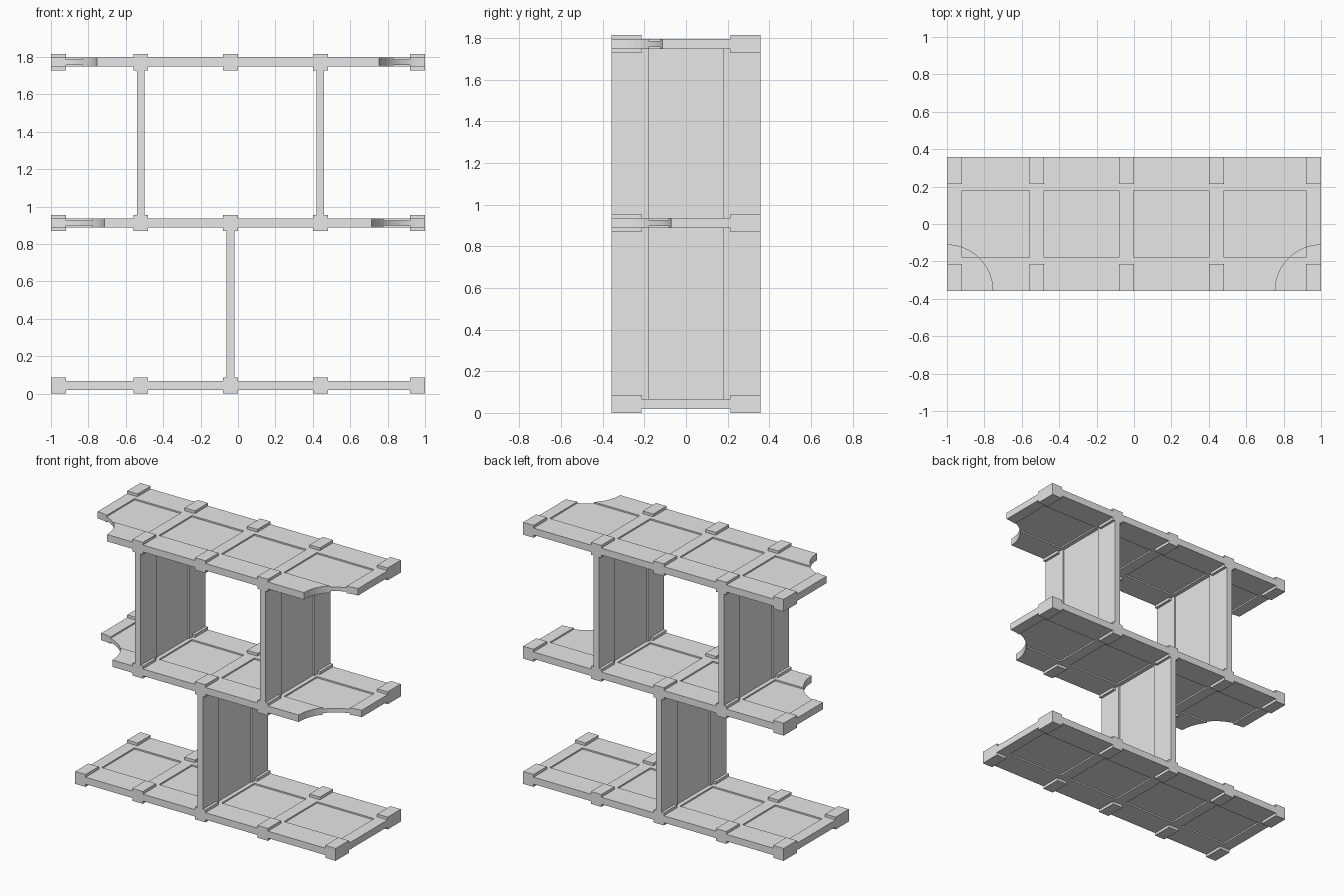
import bpy, bmesh, math
from mathutils import Matrix

cube = bpy.data.objects.get("Cube")
if cube:
    bpy.data.objects.remove(cube, do_unlink=True)

grey = bpy.data.materials.new("plain grey")
grey.use_nodes = True
grey.diffuse_color = (0.8, 0.8, 0.8, 1)
grey.node_tree.nodes["Principled BSDF"].inputs["Base Color"].default_value = (0.8, 0.8, 0.8, 1)

DEPTH = 0.357
HALF = 0.024          # half thickness of shelves
WALL_HALF = 0.021     # half thickness of uprights
BLOCK = 0.019         # how far the lugs stand out
RECESS = 0.01         # how deep the panels sink
LEVELS = [0.043, 0.912, 1.772]
RIBS = [-0.96, -0.52, -0.04, 0.44, 0.96]


def stepped_board(name, xs, ys, half, offset, matrix):
    """Closed board cut into cells; offset(i, j) raises or sinks a cell on both sides."""
    bm = bmesh.new()
    grid = {(i, j, s): bm.verts.new((x, y, s * half))
            for i, x in enumerate(xs) for j, y in enumerate(ys) for s in (-1, 1)}
    nx, ny = len(xs) - 1, len(ys) - 1
    moved = {}
    for i in range(nx):
        for j in range(ny):
            corners = [(i, j), (i + 1, j), (i + 1, j + 1), (i, j + 1)]
            for s in (-1, 1):
                face = bm.faces.new([grid[(*c, s)] for c in corners[::s]])
                moved.setdefault(offset(i, j), []).append(face)
    # outer rim
    rim = ([(i, 0) for i in range(nx)] + [(nx, j) for j in range(ny)]
           + [(i, ny) for i in range(nx, 0, -1)] + [(0, j) for j in range(ny, 0, -1)])
    for a, b in zip(rim, rim[1:] + rim[:1]):
        bm.faces.new([grid[(*a, -1)], grid[(*b, -1)], grid[(*b, 1)], grid[(*a, 1)]])
    bm.normal_update()
    for depth, faces in moved.items():
        if depth:
            bmesh.ops.inset_individual(bm, faces=faces, thickness=0, depth=depth)
    bmesh.ops.recalc_face_normals(bm, faces=bm.faces)
    bm.transform(matrix)
    mesh = bpy.data.meshes.new(name)
    bm.to_mesh(mesh)
    bm.free()
    mesh.materials.append(grey)
    obj = bpy.data.objects.new(name, mesh)
    bpy.context.collection.objects.link(obj)
    return obj


def bite_corner(board, side, z, radius):
    """Scoop a round bite out of a front corner."""
    bpy.ops.mesh.primitive_cylinder_add(vertices=64, radius=radius, depth=0.3,
                                        location=(side, -DEPTH, z))
    cutter = bpy.context.object
    cutter.name = "bite_cutter"
    cutter.hide_render = True
    cutter.data.materials.append(grey)
    mod = board.modifiers.new("bite", "BOOLEAN")
    mod.operation = "DIFFERENCE"
    mod.solver = "EXACT"
    mod.object = cutter
    bpy.context.view_layer.objects.active = board
    bpy.ops.object.modifier_apply(modifier=mod.name)
    bpy.data.objects.remove(cutter, do_unlink=True)


# Shelves: ribs with raised lugs at both ends, sunken panels in the bays
rib_edges = [x + d for x in RIBS for d in (-0.04, 0.04)]
shelf_ys = [-DEPTH, -0.213, -0.18, 0.18, 0.213, DEPTH]


def shelf_offset(i, j):
    if i % 2 == 0:
        return BLOCK if j in (0, 4) else 0
    return -RECESS if j == 2 else 0


for name, z, bite in zip(("bottom_shelf", "middle_shelf", "top_shelf"), LEVELS, (0, 0.285, 0.245)):
    shelf = stepped_board(name, rib_edges, shelf_ys, HALF, shelf_offset,
                          Matrix.Translation((0, 0, z)))
    if bite:
        for side in (-1, 1):
            bite_corner(shelf, side, z, bite)

# Uprights: boards on edge with a sunken strip down the middle
for name, x, level in (("lower_upright", RIBS[2], 0),
                       ("upper_right_upright", RIBS[1], 1),
                       ("upper_left_upright", RIBS[3], 1)):
    low, high = LEVELS[level] + HALF, LEVELS[level + 1] - HALF
    reach = (high - low) / 2
    place = Matrix.Translation((x, 0, (low + high) / 2)) @ Matrix.Rotation(math.pi / 2, 4, "Y")
    stepped_board(name, [-reach, reach], [-DEPTH, -0.18, 0.18, DEPTH], WALL_HALF,
                  lambda i, j: -RECESS if j == 1 else 0, place)
